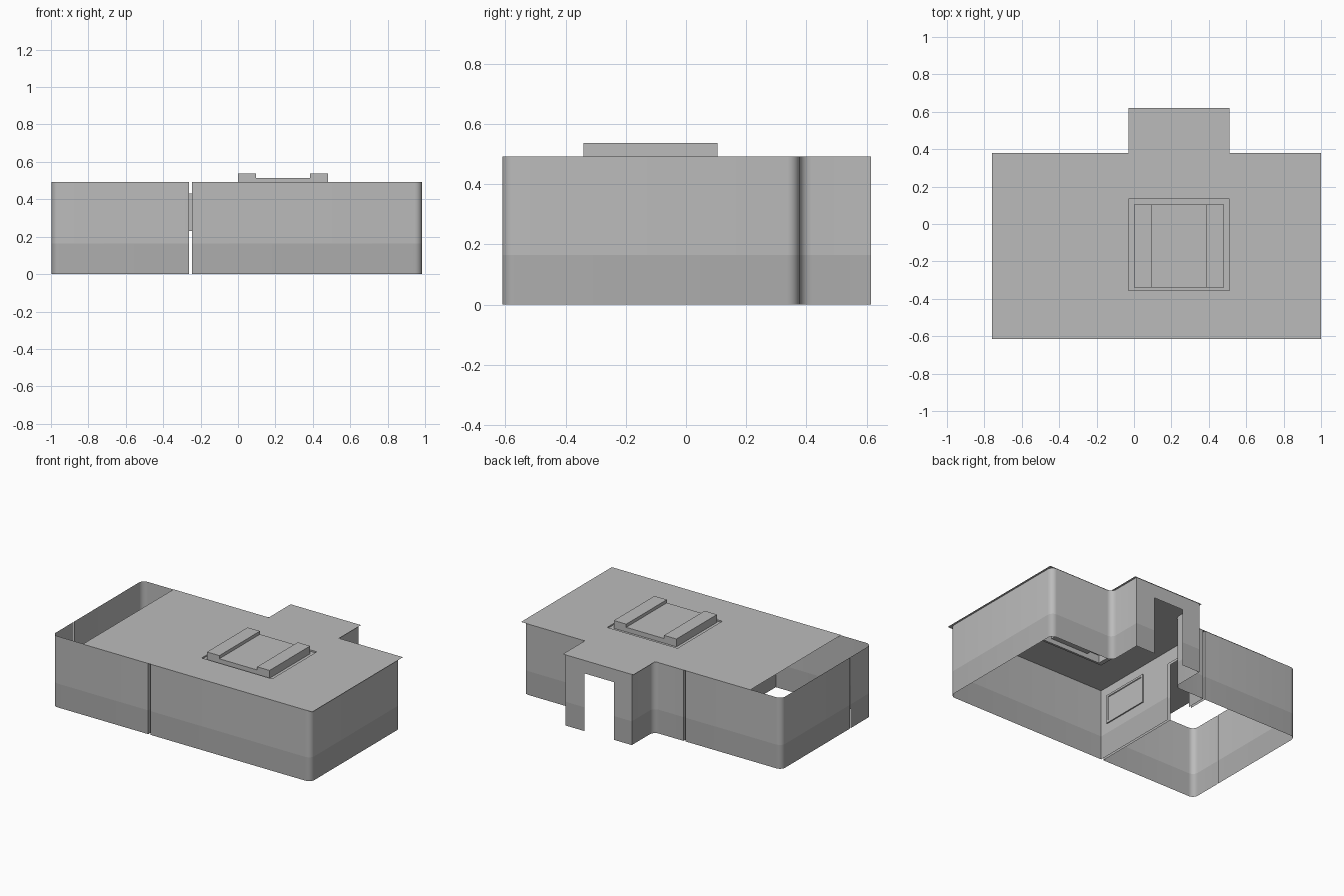
import bpy, bmesh, math
from mathutils import Vector

if "Cube" in bpy.data.objects:
    bpy.data.objects.remove(bpy.data.objects["Cube"])

TOP, BAND = 0.493, 0.165


def material(name, v):
    m = bpy.data.materials.new(name)
    m.diffuse_color = (v, v, v, 1)
    m.use_nodes = True
    m.node_tree.nodes["Principled BSDF"].inputs["Base Color"].default_value = m.diffuse_color
    return m


GREY = material("light grey", 0.5)
LOWER = material("lower wall grey", 0.42)


def finish(name, bm, smooth=False):
    bmesh.ops.remove_doubles(bm, verts=bm.verts, dist=1e-5)
    me = bpy.data.meshes.new(name)
    bm.to_mesh(me)
    bm.free()
    me.materials.append(GREY)
    me.materials.append(LOWER)
    ob = bpy.data.objects.new(name, me)
    bpy.context.collection.objects.link(ob)
    if smooth:
        bpy.ops.object.select_all(action='DESELECT')
        ob.select_set(True)
        bpy.context.view_layer.objects.active = ob
        bpy.ops.object.shade_smooth_by_angle(angle=math.radians(30))
    return ob


def rounded(path):
    """Round path corners; each point is (x, y) or (x, y, radius)."""
    out = []
    for i, p in enumerate(path):
        c = Vector(p[:2])
        if len(p) < 3:
            out.append(c)
            continue
        a = c + (Vector(path[i - 1][:2]) - c).normalized() * p[2]
        b = c + (Vector(path[i + 1][:2]) - c).normalized() * p[2]
        centre = a + b - c
        for k in range(7):
            t = k * math.pi / 12
            out.append(centre + (a - centre) * math.cos(t) + (b - centre) * math.sin(t))
    return out


def wall(name, path, levels=(0, BAND, TOP)):
    """Thin upright sheet along a plan path, darker below the dado line."""
    bm = bmesh.new()
    pts = rounded(path)
    rows = [[bm.verts.new((p.x, p.y, z)) for p in pts] for z in levels]
    for j in range(len(levels) - 1):
        for i in range(len(pts) - 1):
            f = bm.faces.new((rows[j][i], rows[j][i + 1], rows[j + 1][i + 1], rows[j + 1][i]))
            f.material_index = 1 if levels[j + 1] <= BAND else 0
    return finish(name, bm, True)


def sheet(name, rects, z):
    """Flat horizontal sheet from (x0, x1, y0, y1) rectangles."""
    bm = bmesh.new()
    for x0, x1, y0, y1 in rects:
        bm.faces.new([bm.verts.new((x, y, z)) for x, y in
                      ((x0, y0), (x1, y0), (x1, y1), (x0, y1))])
    return finish(name, bm)


def frame_rects(x0, x1, y0, y1, a0, a1, b0, b1):
    """Four rectangles around the hole a0..a1, b0..b1."""
    return [(x0, a0, y0, y1), (a1, x1, y0, y1), (a0, a1, y0, b0), (a0, a1, b1, y1)]


R = 0.04
BACK, FRONT = 0.377, -0.61
LINTEL = (0.40, TOP)

# Main room walls, with an entry alcove at the back
wall("entry_wall_left", [(-0.245, 0.24), (-0.245, BACK), (-0.015, BACK, R),
                         (-0.015, 0.615), (0.12, 0.615)])
wall("main_room_wall", [(0.35, 0.615), (0.495, 0.615), (0.495, BACK, R), (0.985, BACK, R),
                        (0.985, FRONT, R), (-0.245, FRONT), (-0.245, 0.04)])
wall("entry_lintel", [(0.12, 0.615), (0.35, 0.615)], LINTEL)
wall("main_partition_lintel", [(-0.245, 0.04), (-0.245, 0.24)], LINTEL)

# Side room walls, with a narrow joint in the far wall
wall("side_room_front_wall", [(-0.262, 0.04), (-0.262, FRONT), (-0.997, FRONT, R),
                              (-0.997, -0.379)])
wall("side_room_back_wall", [(-0.997, -0.373), (-0.997, BACK, R), (-0.262, BACK),
                             (-0.262, 0.24)])
wall("side_partition_lintel", [(-0.262, 0.04), (-0.262, 0.24)], LINTEL)

# Window frame bridging the partition, with recessed panes on both sides
bm = bmesh.new()
bmesh.ops.create_cube(bm, size=1)
for v in bm.verts:
    v.co = (-0.2535 + v.co.x * 0.034, -0.375 + v.co.y * 0.35, 0.33 + v.co.z * 0.20)
panes = [f for f in bm.faces if abs(f.normal.x) > 0.9]
bmesh.ops.inset_individual(bm, faces=panes, thickness=0.02)
bmesh.ops.inset_individual(bm, faces=panes, thickness=0.004, depth=-0.005)
finish("partition_window", bm)

# Ceiling sheet with a hatch opening, and the alcove ceiling
hole = (-0.03, 0.51, -0.355, 0.135)
sheet("ceiling", frame_rects(-0.76, 1.0, -0.615, 0.38, *hole)
      + [(-0.03, 0.51, 0.38, 0.62)], TOP)
# Recessed ring around the hatch
sheet("hatch_ring", frame_rects(*hole, 0.0, 0.48, -0.34, 0.105), 0.483)
wall("hatch_lip", [(hole[0], hole[2]), (hole[1], hole[2]), (hole[1], hole[3]),
                   (hole[0], hole[3]), (hole[0], hole[2])], (0.483, TOP))

# Raised hatch, hollow underneath, with two higher side bars
profile = [(0, 0.483), (0, 0.537), (0.095, 0.537), (0.095, 0.515),
           (0.385, 0.515), (0.385, 0.537), (0.48, 0.537), (0.48, 0.483)]
bm = bmesh.new()
ends = [[bm.verts.new((x, y, z)) for x, z in profile] for y in (-0.34, 0.105)]
bm.faces.new(ends[0])
bm.faces.new(ends[1][::-1])
for i in range(len(profile) - 1):
    bm.faces.new((ends[0][i], ends[1][i], ends[1][i + 1], ends[0][i + 1]))
finish("roof_hatch", bm)
